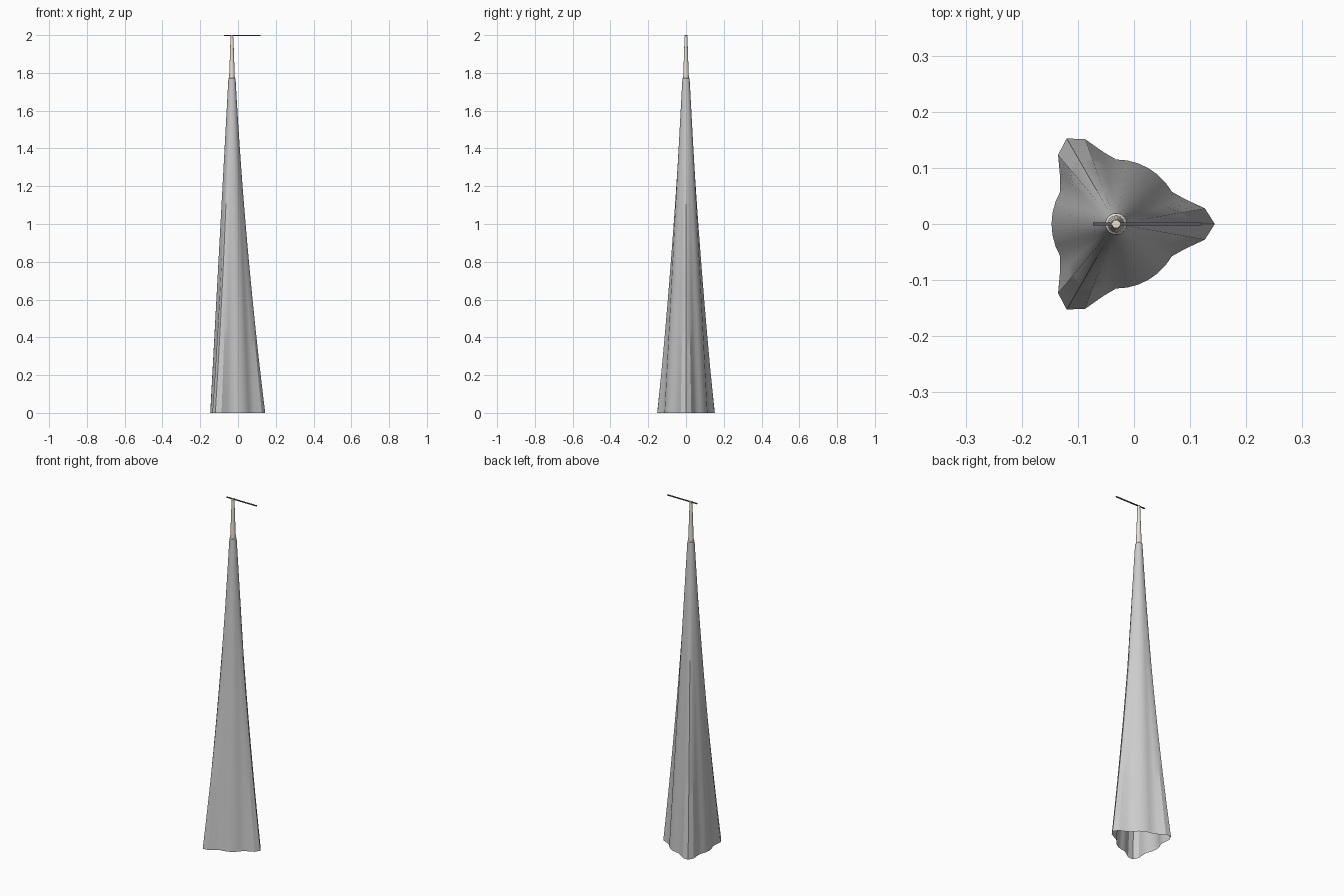
import bpy, bmesh, math

if "Cube" in bpy.data.objects:
    bpy.data.objects.remove(bpy.data.objects["Cube"])

AX = -0.032   # x of the tower axis
TOP = 1.77    # height of the fluted shell


def material(name, rgb):
    m = bpy.data.materials.new(name)
    m.diffuse_color = (*rgb, 1)
    m.use_nodes = True
    m.node_tree.nodes["Principled BSDF"].inputs["Base Color"].default_value = m.diffuse_color
    return m


def loft(name, rings, cap_top=False, mat=None):
    """Skin a list of rings (equal point counts) into a tube."""
    bm = bmesh.new()
    loops = [[bm.verts.new(p) for p in ring] for ring in rings]
    n = len(loops[0])
    for a, b in zip(loops, loops[1:]):
        for i in range(n):
            j = (i + 1) % n
            bm.faces.new((a[i], a[j], b[j], b[i]))
    if cap_top:
        bm.faces.new(loops[-1])
    me = bpy.data.meshes.new(name)
    bm.to_mesh(me)
    bm.free()
    ob = bpy.data.objects.new(name, me)
    bpy.context.collection.objects.link(ob)
    if mat:
        me.materials.append(mat)
    bpy.ops.object.select_all(action='DESELECT')
    ob.select_set(True)
    bpy.context.view_layer.objects.active = ob
    bpy.ops.object.shade_smooth_by_angle(angle=math.radians(30))
    return ob


def circle(r, z, n=24):
    return [(AX + r * math.cos(2 * math.pi * i / n),
             r * math.sin(2 * math.pi * i / n), z) for i in range(n)]


def tower_ring(z):
    """Round core with three lobes that fade out with height."""
    t = z / TOP
    core = 0.115 + (0.019 - 0.115) * t
    amp = 0.061 * (1 - t) ** 2
    pts = []
    for i in range(36):
        a = math.radians(10 * i)
        d = (10 * i + 60) % 120 - 60          # angle from nearest lobe
        lobe = (1 + math.cos(math.radians(6 * d))) / 2 if abs(d) < 30 else 0
        r = core + amp * lobe
        pts.append((AX + r * math.cos(a), r * math.sin(a), z))
    return pts


cream = material("cream", (0.80, 0.76, 0.68))
dark = material("dark", (0.10, 0.10, 0.13))

# Fluted shell, open at the bottom
loft("tower_shell", [tower_ring(TOP * k / 16) for k in range(17)])

# Pale tapering spire
loft("spire", [circle(r, z) for r, z in
               ((0.019, TOP), (0.015, TOP + 0.004), (0.0105, 1.90),
                (0.008, 1.98), (0.006, 1.995))], True, cream)

# Small round hub on the tip
loft("tip_hub", [circle(0.0075, 1.992), circle(0.0075, 2.0)], True, cream)

# Thin off-centre crossbar at the top
bpy.ops.mesh.primitive_cube_add(size=1, location=(0.0235, 0, 1.997))
bar = bpy.context.object
bar.name = "crossbar"
bar.scale = (0.193, 0.006, 0.005)
bpy.ops.object.transform_apply(location=False, rotation=False, scale=True)
bar.data.materials.append(dark)
